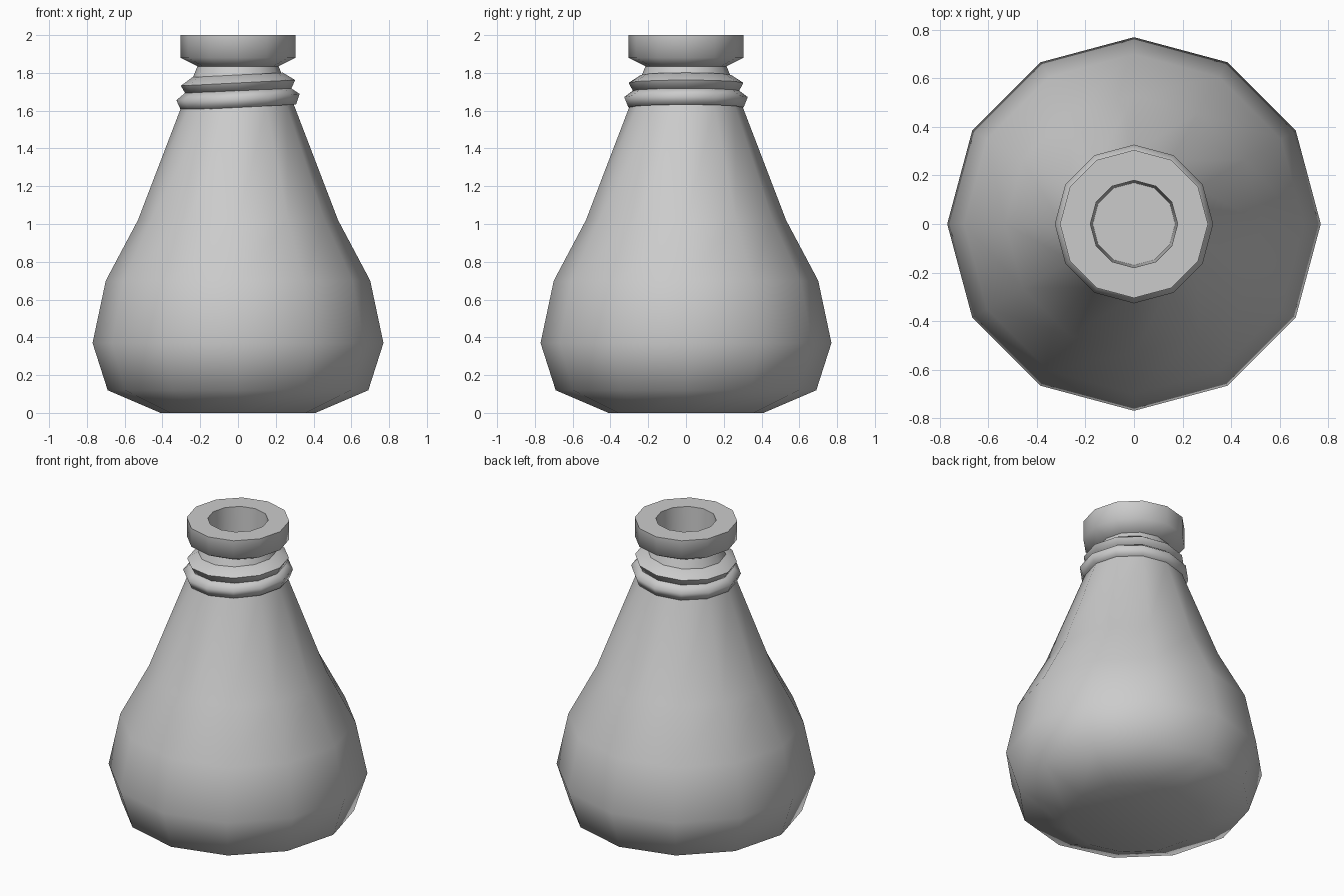
import bpy, bmesh, math
from mathutils import Matrix

SIDES = 12

cube = bpy.data.objects.get("Cube")
if cube:
    bpy.data.objects.remove(cube, do_unlink=True)

gray = bpy.data.materials.new("light_gray")
gray.use_nodes = True
color = (0.6, 0.6, 0.6, 1)
gray.diffuse_color = color
gray.node_tree.nodes["Principled BSDF"].inputs["Base Color"].default_value = color


def lathe(name, profile, closed=False, tilt=0.0, height=0.0):
    """Turn a radius/height profile around the z axis."""
    bm = bmesh.new()
    rings = []
    for r, z in profile:
        angles = [math.tau * i / SIDES for i in range(SIDES)]
        rings.append([bm.verts.new((r * math.cos(a), r * math.sin(a), z)) for a in angles])
    pairs = list(zip(rings, rings[1:]))
    if closed:
        pairs.append((rings[-1], rings[0]))
    else:
        bm.faces.new(rings[0])
        bm.faces.new(rings[-1])
    for low, high in pairs:
        for i in range(SIDES):
            j = (i + 1) % SIDES
            bm.faces.new((low[i], low[j], high[j], high[i]))
    bmesh.ops.recalc_face_normals(bm, faces=bm.faces)
    bm.transform(Matrix.Translation((0, 0, height)) @ Matrix.Rotation(-tilt, 4, 'Y'))
    mesh = bpy.data.meshes.new(name)
    bm.to_mesh(mesh)
    bm.free()
    mesh.materials.append(gray)
    obj = bpy.data.objects.new(name, mesh)
    bpy.context.collection.objects.link(obj)
    bpy.ops.object.select_all(action='DESELECT')
    obj.select_set(True)
    bpy.context.view_layer.objects.active = obj
    bpy.ops.object.shade_smooth_by_angle(angle=math.radians(80))
    return obj


# Flask body with neck, flared lip and mouth hole
lathe("flask_body", [
    (0.41, 0), (0.69, 0.12), (0.77, 0.37), (0.70, 0.70), (0.53, 1.02),
    (0.30, 1.62), (0.215, 1.835), (0.305, 1.88), (0.305, 2.0),
    (0.18, 2.0), (0.17, 1.6),
])

# Two slightly tilted cord rings around the neck
TILT = math.radians(2.9)
lathe("lower_neck_ring", [(0.22, -0.05), (0.305, -0.055), (0.327, 0), (0.28, 0.035), (0.2, 0.035)],
      closed=True, tilt=TILT, height=1.672)
lathe("upper_neck_ring", [(0.22, -0.04), (0.28, -0.045), (0.303, 0), (0.24, 0.042), (0.2, 0.042)],
      closed=True, tilt=TILT, height=1.747)
